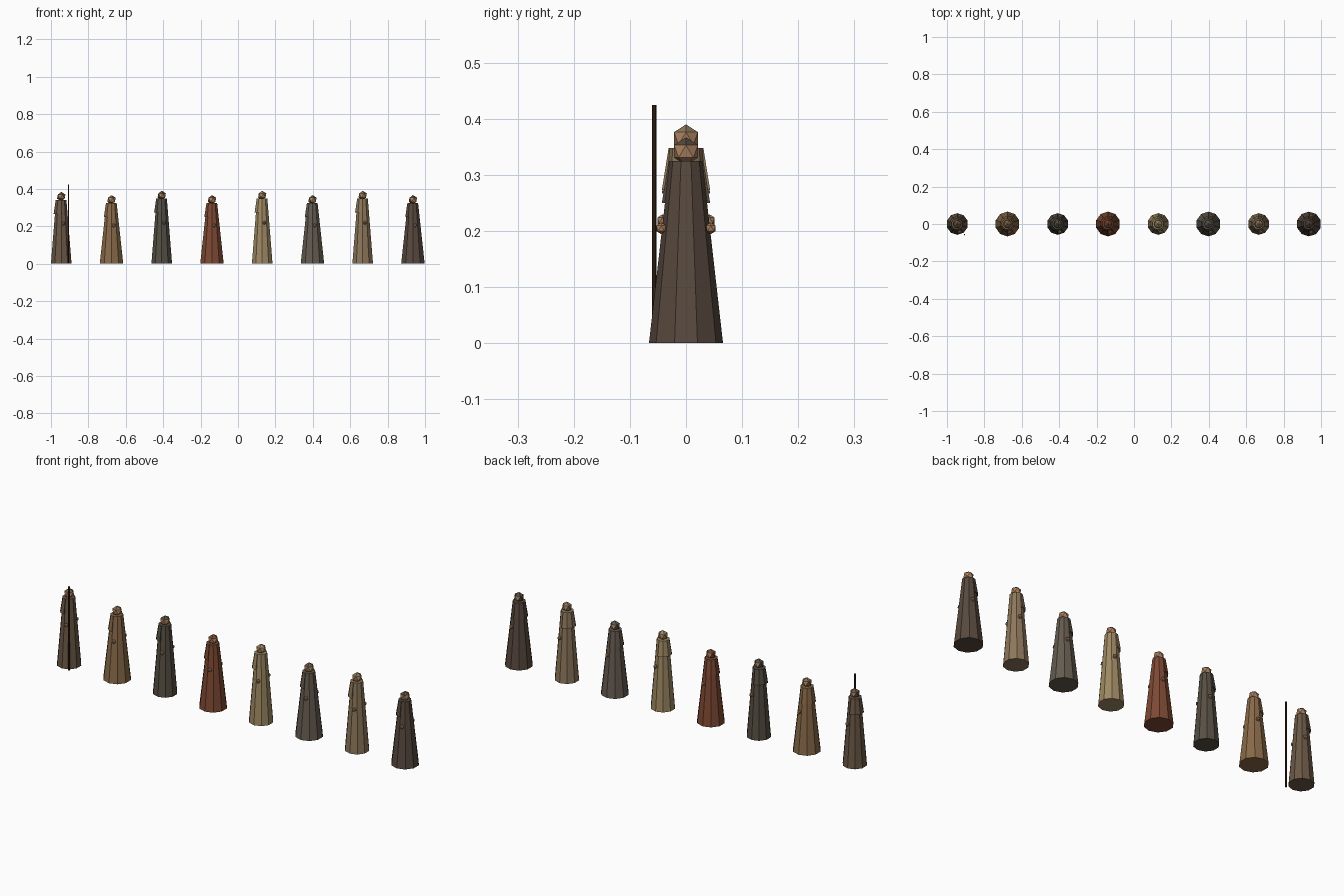
import bpy, bmesh
from math import sin, cos, radians
from mathutils import Matrix

if "Cube" in bpy.data.objects:
    bpy.data.objects.remove(bpy.data.objects["Cube"])


def mat(name, hexcol):
    m = bpy.data.materials.new(name)
    rgb = [int(hexcol[i:i + 2], 16) / 255 for i in (0, 2, 4)]
    m.diffuse_color = [c ** 2.2 for c in rgb] + [1]
    m.use_nodes = True
    m.node_tree.nodes["Principled BSDF"].inputs["Base Color"].default_value = m.diffuse_color
    return m


def finish(name, bm, mats, loc):
    bmesh.ops.recalc_face_normals(bm, faces=bm.faces)
    me = bpy.data.meshes.new(name)
    bm.to_mesh(me)
    bm.free()
    for m in mats:
        me.materials.append(m)
    ob = bpy.data.objects.new(name, me)
    ob.location = loc
    bpy.context.collection.objects.link(ob)
    return ob


def cone(name, r1, r2, z0, z1, sides, m, loc):
    bm = bmesh.new()
    bmesh.ops.create_cone(bm, cap_ends=True, segments=sides, radius1=r1, radius2=r2,
                          depth=z1 - z0, matrix=Matrix.Translation((0, 0, (z0 + z1) / 2)))
    return finish(name, bm, [m], loc)


def ball(name, r, mats, loc, hooded=False):
    bm = bmesh.new()
    bmesh.ops.create_icosphere(bm, subdivisions=1, radius=r)
    if hooded:  # crown and back of the head take the cloth colour
        for f in bm.faces:
            c = f.calc_center_median()
            if c.z > 0.6 * r or c.x < -0.4 * r:
                f.material_index = 1
    return finish(name, bm, mats, loc)


def cape(name, r_top, r_low, z_top, z_low, m, loc):
    # closed half shell around the back (-x) of the robe
    bm = bmesh.new()
    rows = []
    for a in range(90, 271, 36):
        c, s = cos(radians(a)), sin(radians(a))
        prof = ((r_top - 0.006, z_top), (r_top, z_top), (r_low, z_low), (r_low - 0.006, z_low))
        rows.append([bm.verts.new((r * c, r * s, z)) for r, z in prof])
    for a, b in zip(rows, rows[1:]):
        for i in range(4):
            j = (i + 1) % 4
            bm.faces.new((a[i], a[j], b[j], b[i]))
    bm.faces.new(rows[0])
    bm.faces.new(rows[-1])
    return finish(name, bm, [m], loc)


skin = mat("skin", "a9805f")
wood = mat("wood", "3a2a1e")
cloth = ["6a5847", "87694a", "565045", "7c4a36", "9c8762", "645b50", "8b765b", "584a40"]

# Row of robed figures, alternately tall and slim or short and broad
for i, col in enumerate(cloth):
    tall = i % 2 == 0
    x = -0.945 + i * 0.2686
    m = mat(f"cloth_{i + 1}", col)
    r, top = (0.058, 0.348) if tall else (0.066, 0.325)
    if i == 0:
        top = 0.342
    cone(f"robe_{i + 1}", r, 0.029, 0, top, 10, m, (x, 0, 0))
    cape(f"cape_{i + 1}", 0.031, 0.043, top, top - 0.075, m, (x, 0, 0))
    ball(f"head_{i + 1}", 0.025, [skin, m], (x, 0, top + 0.017), True)
    for side, s in (("right", -1), ("left", 1)):
        ball(f"{side}_hand_{i + 1}", 0.0105, [skin],
             (x + 0.012, s * (0.042 if tall else 0.044), 0.63 * top))

# Staff held by the first figure
cone("staff", 0.004, 0.004, 0, 0.425, 6, wood, (-0.906, -0.057, 0))
